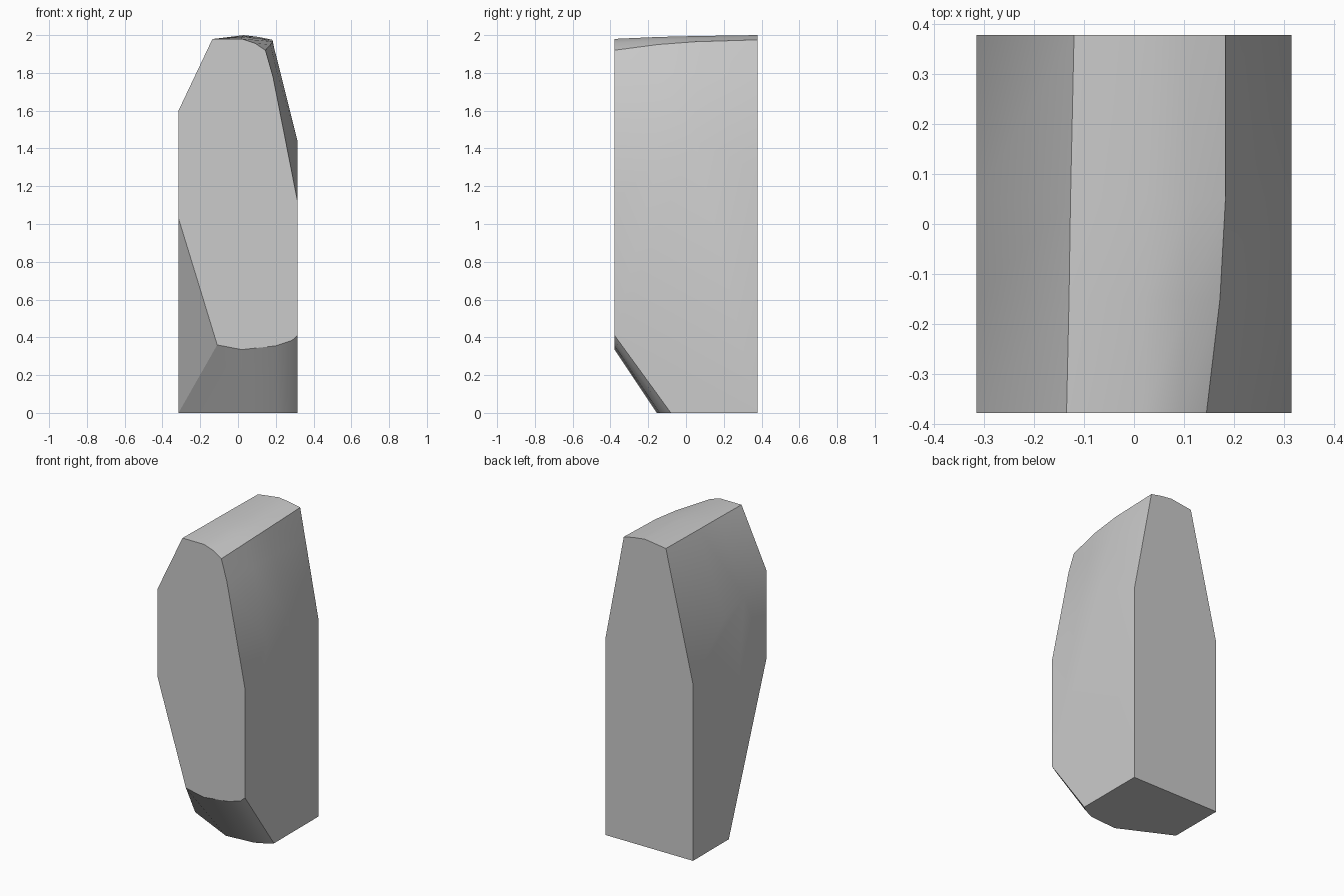
import bpy, bmesh

cube = bpy.data.objects.get("Cube")
if cube:
    bpy.data.objects.remove(cube, do_unlink=True)

W, D = 0.315, 0.378  # half width and half depth

# Upper cross-sections from front to back: (x, z) from the right wall over the crown to the left wall
sections = {
    -D:   [(-W, 1.60), (-.135, 1.98), (.02, 1.98), (.09, 1.957), (.145, 1.92), (.185, 1.78), (W, 1.12)],
    -.15: [(-W, 1.52), (-.13, 1.98), (.02, 1.99), (.11, 1.973), (.172, 1.95), (.21, 1.79), (W, 1.33)],
    .05:  [(-W, 1.455), (-.127, 1.98), (.03, 1.995), (.12, 1.982), (.183, 1.965), (.225, 1.80), (W, 1.44)],
    D:    [(-W, 1.15), (-.12, 1.98), (.03, 2.0), (.11, 1.99), (.183, 1.975), (.22, 1.78), (W, 1.28)],
}
# Undercut at the lower front: its edge on the front face (x, z) and on the base (x, y)
front_edge = [(-.11, .36), (.02, .335), (.20, .355), (.285, .383), (W, .41)]
base_edge = [(-W, .01), (.02, -.155), (.21, -.14), (.285, -.105), (W, -.08)]

bm = bmesh.new()
rows = [[bm.verts.new((x, y, z)) for x, z in pts] for y, pts in sections.items()]
front = [bm.verts.new((x, -D, z)) for x, z in front_edge]
base = [bm.verts.new((x, y, 0)) for x, y in base_edge]
corner = bm.verts.new((-W, -D, 1.03))
back_r, back_l = (bm.verts.new((s * W, D, 0)) for s in (-1, 1))


def strip(a, b):
    """Bridge two equal rows of vertices with quads."""
    for i in range(len(a) - 1):
        bm.faces.new((a[i], a[i + 1], b[i + 1], b[i]))


# Crown and sloping shoulders
for a, b in zip(rows, rows[1:]):
    strip(a, b)
# Undercut
strip(front, base)
bm.faces.new((corner, front[0], base[0]))
# Flat walls and base
bm.faces.new(rows[0] + front[::-1] + [corner])
bm.faces.new(rows[-1] + [back_l, back_r])
bm.faces.new([r[0] for r in rows] + [back_r, base[0], corner])
bm.faces.new([r[-1] for r in rows] + [back_l, base[-1], front[-1]])
bm.faces.new(base + [back_l, back_r])
bmesh.ops.recalc_face_normals(bm, faces=bm.faces[:])

mesh = bpy.data.meshes.new("faceted_block")
bm.to_mesh(mesh)
bm.free()
block = bpy.data.objects.new("faceted_block", mesh)
bpy.context.collection.objects.link(block)

# Plain grey material
grey = bpy.data.materials.new("light_grey")
grey.use_nodes = True
grey.diffuse_color = (0.6, 0.6, 0.6, 1)
grey.node_tree.nodes["Principled BSDF"].inputs["Base Color"].default_value = (0.6, 0.6, 0.6, 1)
mesh.materials.append(grey)

bpy.ops.object.select_all(action='DESELECT')
block.select_set(True)
bpy.context.view_layer.objects.active = block
bpy.ops.object.shade_smooth_by_angle(angle=0.55)
